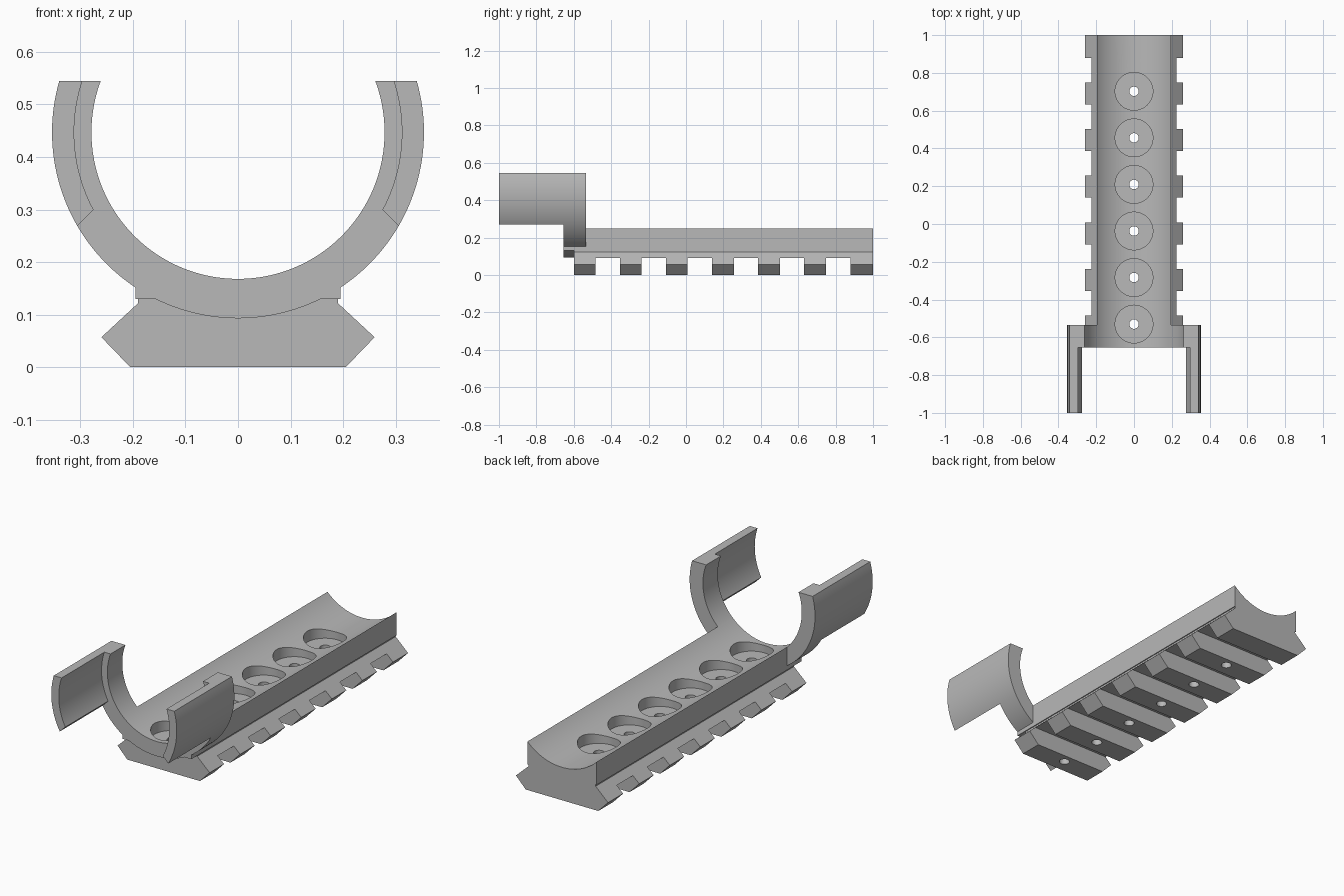
import bpy, bmesh, math

if "Cube" in bpy.data.objects:
    bpy.data.objects.remove(bpy.data.objects["Cube"], do_unlink=True)

AXIS_Z, OUTER, INNER, ARM_INNER = 0.447, 0.354, 0.279, 0.312
TOP, FRONT, RING_FRONT, RING_BACK, BACK = 0.545, -1.0, -0.655, -0.535, 1.0
PITCH = 0.2465

grey = bpy.data.materials.new("matte grey")
grey.use_nodes = True
colour = (0.48, 0.48, 0.48, 1)
grey.diffuse_color = colour
grey.node_tree.nodes["Principled BSDF"].inputs["Base Color"].default_value = colour


def prism(name, profile, start, end, axis="y"):
    """Extrude a closed outline along y (outline in x, z) or z (outline in x, y)."""
    place = (lambda a, b, t: (a, t, b)) if axis == "y" else (lambda a, b, t: (a, b, t))
    bm = bmesh.new()
    rings = [[bm.verts.new(place(a, b, t)) for a, b in profile] for t in (start, end)]
    for ring in rings:
        bm.faces.new(ring)
    n = len(profile)
    for i in range(n):
        j = (i + 1) % n
        bm.faces.new((rings[0][i], rings[0][j], rings[1][j], rings[1][i]))
    bmesh.ops.recalc_face_normals(bm, faces=bm.faces)
    mesh = bpy.data.meshes.new(name)
    bm.to_mesh(mesh)
    bm.free()
    mesh.materials.append(grey)
    obj = bpy.data.objects.new(name, mesh)
    bpy.context.collection.objects.link(obj)
    return obj


def arc(radius, start, end, steps, cx=0.0, cy=0.0):
    return [(cx + radius * math.cos(start + (end - start) * i / steps),
             cy + radius * math.sin(start + (end - start) * i / steps))
            for i in range(steps + 1)]


def circle(radius, steps, cx=0.0, cy=0.0):
    return arc(radius, 0, math.tau, steps, cx, cy)[:-1]


def box(half_width, low, high):
    return [(-half_width, low), (half_width, low), (half_width, high), (-half_width, high)]


def mirrored(right_side):
    return right_side + [(-x, z) for x, z in reversed(right_side)]


def combine(target, tool, operation):
    """Apply a boolean and discard the tool."""
    tool.hide_render = True
    mod = target.modifiers.new(operation, "BOOLEAN")
    mod.operation, mod.solver, mod.object = operation, "EXACT", tool
    bpy.ops.object.select_all(action="DESELECT")
    bpy.context.view_layer.objects.active = target
    target.select_set(True)
    bpy.ops.object.modifier_apply(modifier=mod.name)
    bpy.data.objects.remove(tool, do_unlink=True)


# Cradle: open ring with two forward arms
tilt = math.asin((TOP - AXIS_Z) / OUTER)
body = prism("cradle_rail", arc(OUTER, tilt, -math.pi - tilt, 96, cy=AXIS_Z), FRONT, RING_BACK)
combine(body, prism("arm_bore", circle(ARM_INNER, 128, cy=AXIS_Z), FRONT - 0.1, RING_FRONT), "DIFFERENCE")
below_arms = mirrored([(0.4, -0.1), (0.4, 0.175), (0.275, 0.30)])
combine(body, prism("arm_trim", below_arms, FRONT - 0.1, RING_FRONT), "DIFFERENCE")

# Long upper block and the flared rail beneath it
combine(body, prism("upper_block", box(0.195, 0.13, 0.3), RING_FRONT, BACK), "UNION")
rail = mirrored([(0.205, 0), (0.26, 0.057), (0.19, 0.122), (0.19, 0.15)])
combine(body, prism("rail", rail, -0.6, BACK), "UNION")

# Round trough through the ring and block
combine(body, prism("trough", circle(INNER, 128, cy=AXIS_Z), FRONT - 0.1, BACK + 0.1), "DIFFERENCE")

# Cross slots and counterbored screw holes
for i in range(6):
    slot = -0.484 + PITCH * i
    combine(body, prism("slot", box(0.4, -0.1, 0.09), slot, slot + 0.13), "DIFFERENCE")
    hole_y = -0.53 + PITCH * i
    combine(body, prism("counterbore", circle(0.1, 64, cy=hole_y), 0.13, 0.4, "z"), "DIFFERENCE")
    combine(body, prism("screw_hole", circle(0.025, 32, cy=hole_y), -0.1, 0.2, "z"), "DIFFERENCE")

bpy.ops.object.select_all(action="DESELECT")
body.select_set(True)
bpy.context.view_layer.objects.active = body
bpy.ops.object.shade_smooth_by_angle(angle=math.radians(20))
